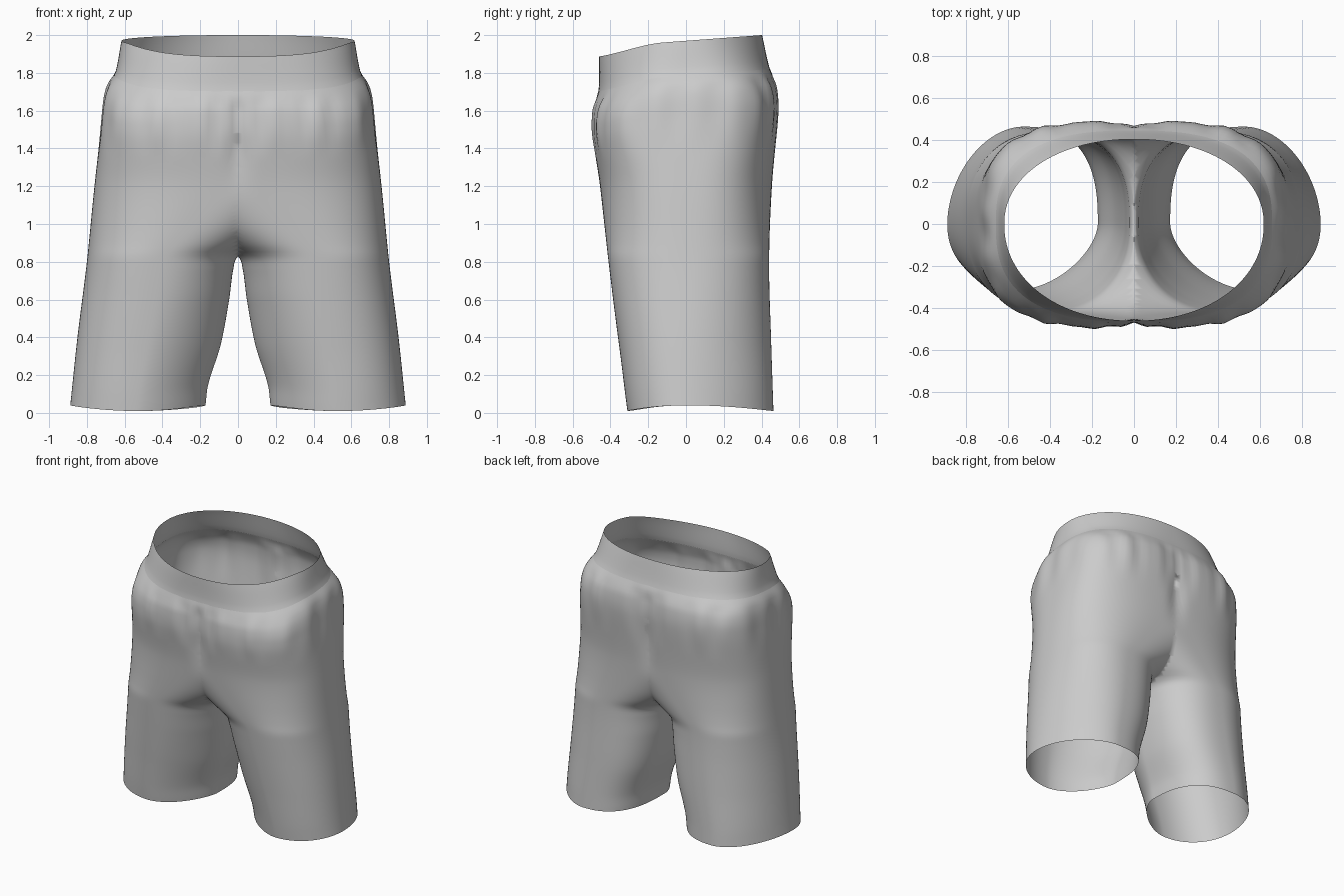
import bpy, bmesh, math

cube = bpy.data.objects.get("Cube")
if cube:
    bpy.data.objects.remove(cube, do_unlink=True)

fabric = bpy.data.materials.new("grey_fabric")
fabric.use_nodes = True
GREY = (0.6, 0.6, 0.6, 1)
fabric.diffuse_color = GREY
fabric.node_tree.nodes["Principled BSDF"].inputs["Base Color"].default_value = GREY

# Profiles by height: outer side, inner side, front, back, section squareness
OUTER = [(0.04, .888), (.4, .85), (.8, .8), (1.2, .76), (1.55, .72), (1.68, .704),
         (1.75, .682), (1.8, .65), (1.97, .617)]
INNER = [(0.04, .172), (.15, .158), (.36, .092), (.6, .047), (.76, .025), (.83, 0),
         (.89, -.1), (1, -.28), (1.2, -.58), (1.4, -.72), (1.55, -.72), (1.68, -.704),
         (1.75, -.682), (1.8, -.65), (1.97, -.617)]
FRONT = [(0.04, -.31), (.4, -.36), (.8, -.41), (1.2, -.455), (1.5, -.492), (1.68, -.492),
         (1.75, -.475), (1.8, -.462), (1.97, -.46)]
BACK = [(0.04, .463), (.4, .45), (.8, .44), (1.2, .455), (1.55, .488), (1.68, .482),
        (1.75, .46), (1.8, .44), (1.97, .403)]
SQUARE = [(0.04, 2), (.8, 2.3), (1.2, 2.7), (1.6, 3.3), (1.8, 2.6), (1.97, 2.1)]


def curve(table, z):
    """Smooth interpolation through a short profile."""
    i = max(k for k in range(len(table) - 1) if k == 0 or table[k][0] <= z)

    def slope(k):
        a, b = table[max(k - 1, 0)], table[min(k + 1, len(table) - 1)]
        return (b[1] - a[1]) / (b[0] - a[0])

    (z0, v0), (z1, v1) = table[i], table[i + 1]
    h = z1 - z0
    t = (z - z0) / h
    s = t * t * (3 - 2 * t)
    return (v0 + (v1 - v0) * s + h * slope(i) * t * (1 - t) ** 2
            - h * slope(i + 1) * t * t * (1 - t))


def smooth(a, b, v):
    t = min(max((v - a) / (b - a), 0), 1)
    return t * t * (3 - 2 * t)


def section_point(z, angle, gathered):
    """One point on a leg section; sections overlap the centre plane above the crotch."""
    outer, inner = curve(OUTER, z), curve(INNER, z)
    c, s = math.cos(angle), math.sin(angle)
    # Legs are flatter at the inner back, slanted at the inner front and outer back
    leg = 1 - smooth(.3, 1.1, z)
    n = curve(SQUARE, z)
    if c < 0:
        n += leg * (.6 if s > 0 else -.35)
    else:
        n += leg * (-.15 if s > 0 else .15)
    k = (abs(c) ** n + abs(s) ** n) ** (-1 / n)
    x = (outer + inner) / 2 + (outer - inner) / 2 * c * k
    y = abs(curve(BACK if s > 0 else FRONT, z)) * s * k
    if gathered:
        # Pleats below the band and a dip along the centre seam
        fade = smooth(1.35, 1.62, z) * (1 - smooth(1.7, 1.79, z))
        wave = math.sin(31 * x + 1) + .7 * math.sin(47 * x + 7 * s)
        dip = .03 * math.exp(-(x / .06) ** 2) * smooth(1.1, 1.5, z)
        dip *= 1 - smooth(1.68, 1.78, z)
        y += s * (.006 * fade * wave - dip)
        x += c * .005 * fade * math.sin(29 * y)
    # Tilted waist and gently curved hem
    lift = .075 * y - .05 * smooth(.12, .5, -y)
    z += lift * smooth(1.15, 1.75, z)
    z -= .03 * s * s * (1 - smooth(.04, .35, z))
    return x, y, z


def sheet(name, low, high, rows, gathered, sides=144):
    bm = bmesh.new()
    rings = []
    for r in range(rows + 1):
        z = low + (high - low) * r / rows
        rings.append([bm.verts.new(section_point(z, math.tau * i / sides, gathered))
                      for i in range(sides)])
    for a, b in zip(rings, rings[1:]):
        for i in range(sides):
            j = (i + 1) % sides
            bm.faces.new((a[i], a[j], b[j], b[i]))
    # Keep the left half, then mirror it
    bmesh.ops.bisect_plane(bm, geom=bm.verts[:] + bm.edges[:] + bm.faces[:], dist=1e-5,
                           plane_co=(0, 0, 0), plane_no=(1, 0, 0), clear_inner=True)
    mesh = bpy.data.meshes.new(name)
    bm.to_mesh(mesh)
    bm.free()
    mesh.materials.append(fabric)
    obj = bpy.data.objects.new(name, mesh)
    bpy.context.collection.objects.link(obj)
    mirror = obj.modifiers.new("Mirror", "MIRROR")
    mirror.use_clip = True
    mirror.merge_threshold = .002
    for poly in mesh.polygons:
        poly.use_smooth = True


sheet("shorts_body", .04, 1.79, 84, True)
sheet("waistband", 1.785, 1.97, 8, False)
